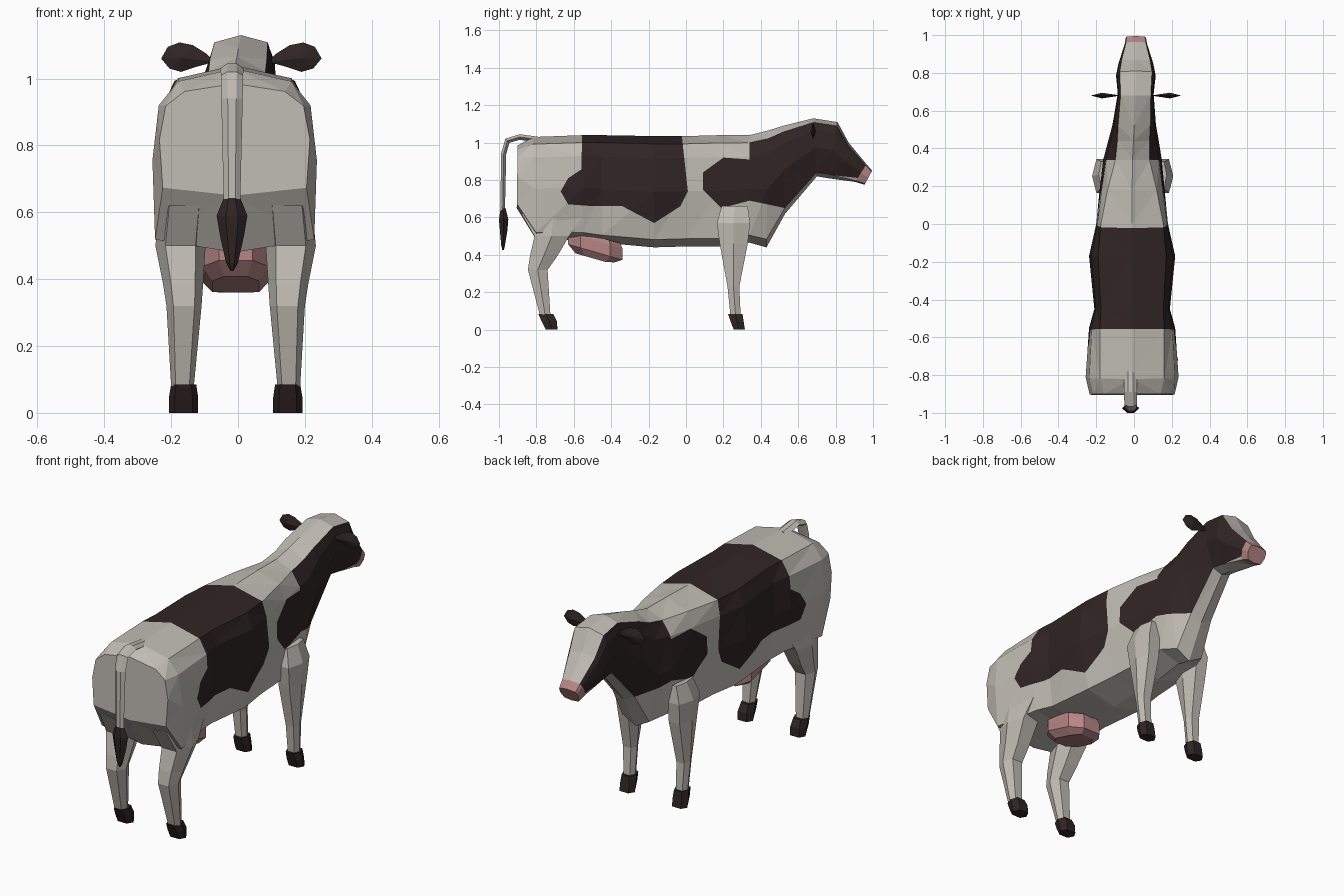
import bpy, bmesh, math
from mathutils import Vector

if "Cube" in bpy.data.objects:
    bpy.data.objects.remove(bpy.data.objects["Cube"])


def material(name, rgb):
    m = bpy.data.materials.new(name)
    m.diffuse_color = (*rgb, 1)
    m.use_nodes = True
    m.node_tree.nodes["Principled BSDF"].inputs["Base Color"].default_value = m.diffuse_color
    return m


HIDE = material("pale_hide", (0.53, 0.50, 0.455))
DARK = material("dark_brown", (0.030, 0.018, 0.018))
PINK = material("pink_skin", (0.47, 0.235, 0.235))


def loft(rings):
    """Skin closed rings with capped ends, tagging each face by segment and column."""
    bm = bmesh.new()
    seg = bm.faces.layers.int.new("seg")
    col = bm.faces.layers.int.new("col")
    vs = [[bm.verts.new(p) for p in r] for r in rings]
    n = len(rings[0])
    for i in range(len(vs) - 1):
        for j in range(n):
            k = (j + 1) % n
            f = bm.faces.new((vs[i][j], vs[i][k], vs[i + 1][k], vs[i + 1][j]))
            f[seg], f[col] = i, j
    for i, ring in ((-1, vs[0]), (len(vs) - 1, vs[-1])):
        f = bm.faces.new(ring)
        f[seg], f[col] = i, -1
    bmesh.ops.recalc_face_normals(bm, faces=bm.faces)
    return bm


def finish(name, bm, *mats):
    me = bpy.data.meshes.new(name)
    bm.to_mesh(me)
    bm.free()
    for m in mats:
        me.materials.append(m)
    ob = bpy.data.objects.new(name, me)
    bpy.context.collection.objects.link(ob)
    return ob


def paint_patch(bm, outline, allowed):
    """Cut a convex side-view outline (y, z) into the skin and colour its inside."""
    c = Vector((0, sum(p[0] for p in outline) / len(outline),
                sum(p[1] for p in outline) / len(outline)))
    planes = []

    def inside():
        return [f for f in bm.faces if allowed(f) and all(
            (f.calc_center_median() - co).dot(no) > 0 for co, no in planes)]

    def touching(co, no):
        out = []
        for f in inside():
            d = [(v.co - co).dot(no) for v in f.verts]
            if min(d) < 0 < max(d):
                out.append(f)
        return out

    edges = []
    for a, b in zip(outline, outline[1:] + outline[:1]):
        co = Vector((0, *a))
        no = Vector((0, -(b[1] - a[1]), b[0] - a[0])).normalized()
        edges.append((co, no if (c - co).dot(no) > 0 else -no))
    # cut every face that may overlap, then keep the inner pieces only
    for co, no in edges:
        faces = touching(co, no)
        if faces:
            geom = set(faces)
            for f in faces:
                geom.update(f.edges)
                geom.update(f.verts)
            bmesh.ops.bisect_plane(bm, geom=list(geom), dist=1e-5, plane_co=co, plane_no=no)
        planes.append((co, no))
    for f in inside():
        f.material_index = 1


# Body, neck and head: top y, top z, bottom y, bottom z, top / widest / bottom half width
STATIONS = [
    (-.90, .985, -.905, .65, .15, .225, .215),
    (-.82, 1.03, -.80, .48, .17, .246, .238),
    (-.55, 1.04, -.55, .48, .17, .228, .19),
    (-.45, 1.04, -.45, .465, .165, .20, .17),
    (-.17, 1.035, -.17, .44, .18, .228, .17),
    (0, 1.035, 0, .445, .165, .19, .15),
    (.18, 1.04, .18, .445, .13, .172, .14),
    (.34, 1.04, .34, .465, .09, .155, .12),
    (.44, 1.065, .43, .44, .085, .135, .08),
    (.52, 1.09, .53, .62, .085, .115, .065),
    (.68, 1.13, .70, .82, .08, .095, .055),
    (.81, 1.11, .76, .81, .085, .105, .055),
    (.87, 1.0, .83, .80, .075, .092, .05),
    (.965, .885, .905, .79, .052, .062, .045),
    (.995, .85, .955, .775, .048, .055, .042),
]


def body_ring(yt, zt, yb, zb, wt, wm, wb):
    cx = max(-.01, min(.01, (yt - .5) * .05))
    half = [(0, 1), (wt, .93), (wt * .25 + wm * .75, .8), (wm, .5), (wb, .07), (0, 0)]
    pts = half + [(-x, t) for x, t in half[4:0:-1]]
    return [(cx + x, yb + (yt - yb) * t, zb + (zt - zb) * t) for x, t in pts]


bm = loft([body_ring(*s) for s in STATIONS])
SEG, COL = bm.faces.layers.int["seg"], bm.faces.layers.int["col"]
NOSE = len(STATIONS) - 2
for f in bm.faces:
    if f[SEG] >= NOSE:
        f.material_index = 2
bmesh.ops.triangulate(bm, faces=bm.faces)

# saddle patch runs over the back; shoulder and face patches stay on the sides
SADDLE = [
    [(-.55, 1.2), (-.56, .86), (-.49, .66), (-.03, .66), (.01, .74), (-.04, 1.2)],
    [(-.34, .66), (-.17, .57), (-.03, .66)],
    [(-.555, .86), (-.63, .81), (-.67, .74), (-.63, .67), (-.49, .66)],
]
SHOULDER = [
    [(.34, .91), (.20, .92), (.09, .84), (.09, .75), (.19, .65), (.34, .69)],
    [(.34, 1.2), (.34, .69), (.53, .65), (.70, .835), (.70, 1.2)],
    [(.70, 1.2), (.70, .835), (.93, .81), (1.1, .81), (1.1, 1.2)],
]
for outline in SADDLE:
    paint_patch(bm, outline, lambda f: 0 <= f[SEG] < NOSE)
for outline in SHOULDER:
    paint_patch(bm, outline, lambda f: 0 <= f[SEG] < NOSE and f[COL] in (1, 2, 3, 6, 7, 8))
finish("body", bm, HIDE, DARK, PINK)


# Legs and hooves: z, back y, front y, inner x, outer x
def limb_ring(side, z, y0, y1, x0, x1, tilt=0):
    w, ym = (x1 - x0) * .2, (y0 + y1) / 2
    pts = [(x1, ym), (x1 - w, y1), (x0 + w, y1), (x0, ym), (x0 + w, y0), (x1 - w, y0)]
    return [(side * x - .007, y, z) for x, y in pts]


LEGS = {
    "front": [(.66, .19, .33, .11, .18), (.57, .165, .343, .10, .215), (.46, .18, .33, .10, .208),
              (.23, .222, .285, .12, .197), (.08, .237, .292, .125, .187)],
    "rear": [(.62, -.88, -.54, .08, .228), (.50, -.81, -.625, .09, .24), (.39, -.835, -.69, .097, .218),
             (.32, -.845, -.74, .102, .207), (.08, -.782, -.725, .125, .193)],
}
HOOVES = {
    "front": [(.085, .225, .302, .118, .193), (.045, .238, .308, .112, .20), (0, .255, .315, .112, .20)],
    "rear": [(.085, -.79, -.71, .118, .193), (.045, -.772, -.69, .112, .20), (0, -.75, -.687, .112, .20)],
}
for end in ("front", "rear"):
    for side, word in ((1, "right"), (-1, "left")):
        finish(f"{end}_{word}_leg", loft([limb_ring(side, *r) for r in LEGS[end]]), HIDE)
        finish(f"{end}_{word}_hoof", loft([limb_ring(side, *r) for r in HOOVES[end]]), DARK)


# Tail and tassel: path y, z, half width, half thickness
def tail_rings(path):
    rings = []
    for i, (y, z, w, h) in enumerate(path):
        a, b = path[max(i - 1, 0)], path[min(i + 1, len(path) - 1)]
        d = Vector((0, b[0] - a[0], b[1] - a[1])).normalized()
        n = Vector((0, -d.z, d.y))
        rings.append([Vector((-.018 + w * u, y, z)) + n * h * v for u, v in
                      ((1, 0), (.4, 1), (-.4, 1), (-1, 0), (-.4, -1), (.4, -1))])
    return rings


finish("tail", loft(tail_rings([(-.78, 1.015, .035, .015), (-.89, 1.03, .035, .015),
                                (-.955, 1.01, .033, .015), (-.975, .94, .032, .014),
                                (-.98, .64, .025, .012)])), HIDE)
finish("tail_tassel", loft(tail_rings([(-.978, .65, .022, .013), (-.975, .59, .046, .025),
                                       (-.975, .53, .036, .02), (-.978, .45, .018, .01),
                                       (-.978, .425, .005, .004)])), DARK)


# Udder: z, y centre, half length, half width
def udder_ring(z, yc, ly, lx):
    return [(-.007 + lx * x, yc + ly * y, z - .04 * y * ly / .14) for x, y in
            ((1, .55), (.5, 1), (-.5, 1), (-1, .55), (-1, -.55), (-.5, -1), (.5, -1), (1, -.55))]


bm = loft([udder_ring(.50, -.485, .135, .095), udder_ring(.475, -.485, .145, .10),
           udder_ring(.415, -.485, .145, .10), udder_ring(.378, -.485, .105, .07)])
for v in bm.verts:
    v.co.z = max(v.co.z, .36)
finish("udder", bm, PINK)

# Ears: thin leaf shapes with a central ridge
LEAF = [(.08, 1.05), (.105, 1.075), (.145, 1.10), (.185, 1.108), (.22, 1.095),
        (.24, 1.06), (.215, 1.03), (.18, 1.02), (.135, 1.035)]
for side, word in ((1, "right"), (-1, "left")):
    bm = bmesh.new()
    rim = [bm.verts.new((.01 + side * x, .68, z)) for x, z in LEAF]
    for y in (.665, .695):
        hub = bm.verts.new((.01 + side * .18, y, 1.062))
        for a, b in zip(rim, rim[1:] + rim[:1]):
            bm.faces.new((a, b, hub))
    bmesh.ops.recalc_face_normals(bm, faces=bm.faces)
    finish(f"{word}_ear", bm, DARK)
